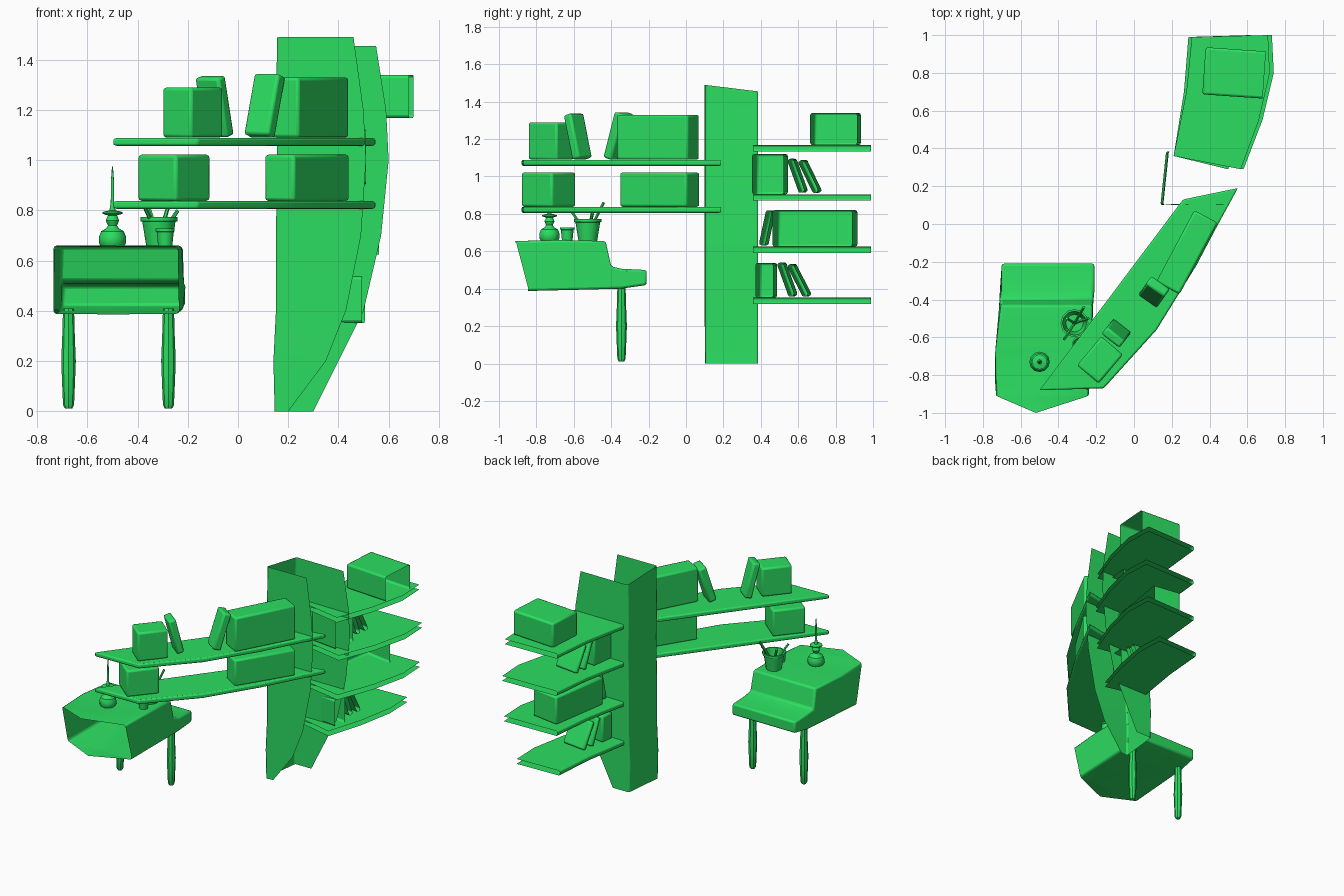
import bpy, bmesh
from math import radians, sin, cos, pi
from mathutils import Matrix, Vector

if "Cube" in bpy.data.objects:
    bpy.data.objects.remove(bpy.data.objects["Cube"])

mat = bpy.data.materials.new("green")
mat.diffuse_color = (0.025, 0.73, 0.12, 1)
mat.use_nodes = True
mat.node_tree.nodes["Principled BSDF"].inputs["Base Color"].default_value = mat.diffuse_color


def finish(name, bm, bevel=0.0, recalc=True):
    if recalc:
        bmesh.ops.recalc_face_normals(bm, faces=bm.faces)
    me = bpy.data.meshes.new(name)
    bm.to_mesh(me)
    bm.free()
    me.materials.append(mat)
    ob = bpy.data.objects.new(name, me)
    bpy.context.collection.objects.link(ob)
    bpy.context.view_layer.objects.active = ob
    ob.select_set(True)
    if bevel:
        m = ob.modifiers.new("soft_edge", 'BEVEL')
        m.width, m.segments, m.limit_method, m.angle_limit = bevel, 2, 'ANGLE', radians(40)
    bpy.ops.object.shade_smooth_by_angle(angle=radians(35))
    ob.select_set(False)
    return ob


def slab(name, pts, z0, z1, open_sides=()):
    """Outline extruded between two heights; the listed sides stay open."""
    bm = bmesh.new()
    lo = [bm.verts.new((x, y, z0)) for x, y in pts]
    hi = [bm.verts.new((x, y, z1)) for x, y in pts]
    bm.faces.new(lo[::-1])
    bm.faces.new(hi)
    n = len(pts)
    for i in range(n):
        if i not in open_sides:
            j = (i + 1) % n
            bm.faces.new((lo[i], lo[j], hi[j], hi[i]))
    return finish(name, bm, 0.009)


def box(name, base, dims, turn, lean=0, open_wall=False):
    """Box standing on base; dims = along shelf, across shelf, height."""
    bm = bmesh.new()
    bmesh.ops.create_cube(bm, size=1)
    if open_wall:
        bmesh.ops.delete(bm, geom=[f for f in bm.faces if f.normal.y < -0.9], context='FACES_ONLY')
    m = (Matrix.Translation(base) @ Matrix.Rotation(radians(turn), 4, 'Z')
         @ Matrix.Rotation(radians(lean), 4, 'Y') @ Matrix.Diagonal((*dims, 1))
         @ Matrix.Translation((0, 0, 0.5)))
    bmesh.ops.transform(bm, matrix=m, verts=bm.verts)
    return finish(name, bm, 0.012)


def lathe(name, x, y, profile, sides=12):
    bm = bmesh.new()
    rings = [[bm.verts.new((x + r * cos(2 * pi * i / sides), y + r * sin(2 * pi * i / sides), z))
              for i in range(sides)] for r, z in profile]
    for a, b in zip(rings, rings[1:]):
        for i in range(sides):
            j = (i + 1) % sides
            bm.faces.new((a[i], a[j], b[j], b[i]))
    bm.faces.new(rings[0][::-1])
    bm.faces.new(rings[-1])
    return finish(name, bm)


def stick(name, a, b, r):
    a, b = Vector(a), Vector(b)
    bm = bmesh.new()
    bmesh.ops.create_cone(bm, cap_ends=True, segments=6, radius1=r, radius2=r, depth=(b - a).length)
    rot = (b - a).to_track_quat('Z', 'Y').to_matrix().to_4x4()
    bmesh.ops.transform(bm, matrix=Matrix.Translation((a + b) / 2) @ rot, verts=bm.verts)
    return finish(name, bm)


# Trunk-like pillar: a C-shaped sheet open to the wall (z, near x end, front x, far x end)
bm = bmesh.new()
rows = []
for z, near, front, far in [(0, .20, .145, .30), (.2, .35, .14, .40), (.4, .43, .15, .50),
                            (.7, .49, .15, .57), (1.0, .51, .155, .60), (1.2, .50, .15, .59),
                            (1.49, .46, .155, .55)]:
    zf = z - 0.035 if z > 1.3 else z
    rows.append([bm.verts.new(p) for p in [(near, .105, z), (front, .10, z),
                                           (front + .03, .385, zf), (far, .385, zf)]])
for a, b in zip(rows, rows[1:]):
    for i in range(3):
        bm.faces.new((a[i], b[i], b[i + 1], a[i + 1]))
finish("pillar", bm, 0.01, recalc=False)

# Two long shelves over the desk
long_outline = [(-.50, -.88), (-.16, -.87), (.12, -.56), (.33, -.22), (.43, -.03), (.55, .19), (.26, .13)]
for name, z in [("upper_long_shelf", 1.057), ("lower_long_shelf", .806)]:
    slab(name, long_outline, z, z + 0.032)

# Four side shelves, open towards the wall
side_outline = [(.21, .36), (.58, .29), (.68, .55), (.74, .80), (.73, 1.0), (.31, .99), (.28, .70)]
for i, (z, s) in enumerate([(1.168, .96), (.905, 1), (.625, .97), (.352, .78)]):
    pts = [(.21 + (x - .21) * s, y) for x, y in side_outline]
    slab("side_shelf_%d" % (i + 1), pts, z - .034, z, open_sides=(0, 1, 2, 3, 4))

# Boxes and leaning books on the long shelves
box("upper_long_box", (.28, -.15, 1.09), (.43, .14, .24), 62)
box("upper_short_box", (-.18, -.72, 1.09), (.20, .15, .20), 50)
box("upper_book_right", (.085, -.39, 1.095), (.055, .12, .255), 55, 17)
box("upper_book_left", (-.075, -.555, 1.095), (.05, .12, .245), 52, -14)
box("lower_long_box", (.275, -.14, .838), (.42, .14, .184), 58)
box("lower_short_box", (-.255, -.735, .838), (.215, .20, .184), 50)

# Boxes and leaning books on the side shelves
box("side_box_1", (.53, .80, 1.168), (.25, .32, .172), 86, 0, True)
box("side_box_2", (.42, .45, .905), (.17, .20, .215), 83, 0, True)
box("side_box_3", (.43, .69, .625), (.43, .20, .195), 81, 0, True)
box("side_box_4", (.40, .43, .352), (.095, .20, .185), 83, 0, True)
for n, (x, y, z, lean) in enumerate([(.42, .63, .915, -20), (.43, .705, .915, -26), (.41, .415, .632, 12),
                                     (.40, .575, .36, -20), (.41, .65, .36, -27)]):
    box("side_book_%d" % (n + 1), (x, y, z), (.032, .17, .19), 83, lean, True)

# Stepped desk: profile rows (y, z, left x, right x), open towards the wall
profile = [(-.91, .655, -.73, -.24), (-.68, .66, -.735, -.225), (-.43, .655, -.705, -.22),
           (-.40, .52, -.71, -.215), (-.35, .507, -.705, -.212), (-.21, .50, -.70, -.21),
           (-.21, .42, -.70, -.21), (-.35, .40, -.71, -.22), (-.84, .388, -.735, -.235)]
bm = bmesh.new()
left = [bm.verts.new((l, y, z)) for y, z, l, r in profile]
right = [bm.verts.new((r, y, z)) for y, z, l, r in profile]
bm.faces.new(left)
bm.faces.new(right[::-1])
for i in range(len(profile) - 1):
    bm.faces.new((left[i], right[i], right[i + 1], left[i + 1]))
top_tip = bm.verts.new((-.52, -1.0, .66))
low_tip = bm.verts.new((-.50, -.95, .386))
bm.faces.new((left[0], top_tip, right[0]))
bm.faces.new((left[-1], right[-1], low_tip))
finish("desk", bm, 0.012)

# Desk legs
for side, x in [("left", -.675), ("right", -.277)]:
    lathe(side + "_desk_leg", x, -.345, [(.015, .012), (.022, .025), (.026, .12), (.029, .2),
                                         (.025, .3), (.022, .41)], 8)

# Candlestick
lathe("candlestick", -.50, -.73, [(.045, .655), (.054, .67), (.054, .695), (.045, .717), (.026, .728),
                                  (.018, .74), (.027, .76), (.018, .78), (.04, .787), (.04, .794),
                                  (.012, .80), (.007, .83), (.006, .92), (.002, .975)])

# Cups with an inner wall, and pens
lathe("pen_cup", -.315, -.525, [(.05, .655), (.066, .755), (.074, .757), (.074, .773), (.064, .773), (.046, .68)])
lathe("small_cup", -.29, -.635, [(.028, .655), (.034, .715), (.038, .717), (.038, .728), (.03, .728), (.024, .675)])
for i, (x, y, z) in enumerate([(-.265, -.44, .86), (-.37, -.61, .81), (-.24, -.50, .80), (-.355, -.50, .81)]):
    stick("pen_%d" % (i + 1), (-.315, -.525, .69), (x, y, z), .008)
